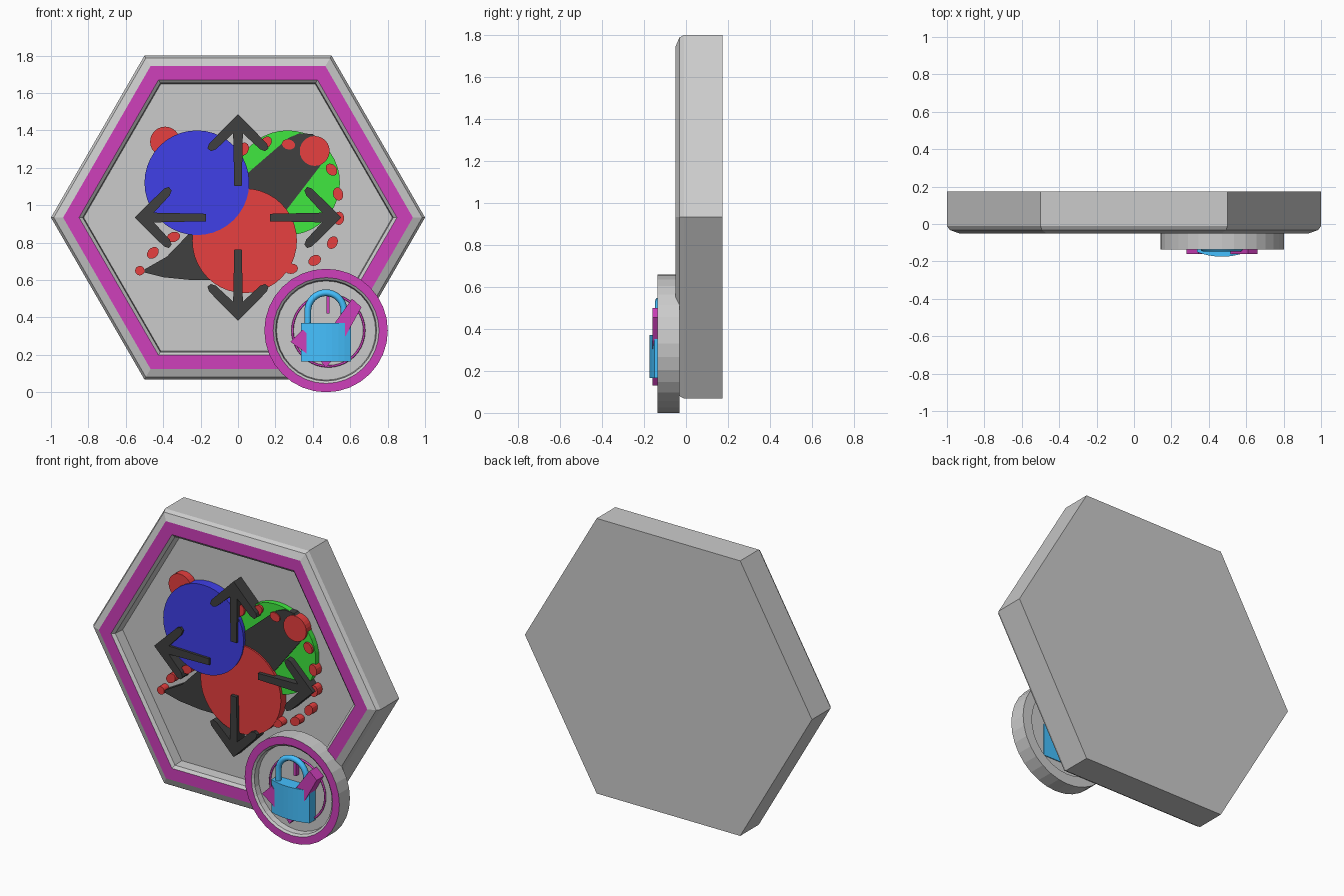
import bpy, bmesh
from math import sin, cos, pi, radians
from mathutils import Vector

if "Cube" in bpy.data.objects:
    bpy.data.objects.remove(bpy.data.objects["Cube"])

def mat(name, r, g, b):
    m = bpy.data.materials.new(name)
    m.diffuse_color = (r, g, b, 1)
    m.use_nodes = True
    m.node_tree.nodes["Principled BSDF"].inputs["Base Color"].default_value = m.diffuse_color
    return m

PURPLE = mat("purple", .62, .05, .5)
BLUE = mat("blue", .05, .05, .8)
RED = mat("red", .8, .05, .05)
GREEN = mat("green", .05, .8, .05)
BLACK = mat("black", .05, .05, .05)
LOCK = mat("lock_blue", .06, .53, 1)
GREY = mat("grey", .8, .8, .8)

def finish(name, bm, mats=()):
    bmesh.ops.recalc_face_normals(bm, faces=bm.faces)
    me = bpy.data.meshes.new(name)
    bm.to_mesh(me)
    bm.free()
    ob = bpy.data.objects.new(name, me)
    for m in mats:
        me.materials.append(m)
    bpy.context.collection.objects.link(ob)
    return ob

def lathe(name, prof, seg, cx, cz, band):
    """Turn an (r, y) profile about a y-axis; strip number 'band' is purple."""
    bm = bmesh.new()
    rings = []
    for r, y in prof:
        n = 1 if r == 0 else seg
        rings.append([bm.verts.new((cx + r * cos(2 * pi * i / seg), y, cz + r * sin(2 * pi * i / seg)))
                      for i in range(n)])
    for k, (a, b) in enumerate(zip(rings, rings[1:])):
        if len(a) == 1 or len(b) == 1:
            bm.faces.new(b if len(a) == 1 else a)
            continue
        for i in range(seg):
            j = (i + 1) % seg
            f = bm.faces.new((a[i], a[j], b[j], b[i]))
            f.material_index = int(k == band)
    return finish(name, bm, (GREY, PURPLE))

def prism(name, pts, a, b, m, vertical=False):
    """Extrude an outline: (x, z) along y, or (x, y) along z when vertical."""
    bm = bmesh.new()
    place = (lambda p, t: (p[0], p[1], t)) if vertical else (lambda p, t: (p[0], t, p[1]))
    lo = [bm.verts.new(place(p, a)) for p in pts]
    hi = [bm.verts.new(place(p, b)) for p in pts]
    bm.faces.new(lo)
    bm.faces.new(hi)
    for i in range(len(pts)):
        j = (i + 1) % len(pts)
        bm.faces.new((lo[i], lo[j], hi[j], hi[i]))
    return finish(name, bm, (m,))

def ellipse(x, z, r, r2=None, n=40, tilt=0):
    r2 = r2 or r
    out = []
    for i in range(n):
        u, v = r * cos(2 * pi * i / n), r2 * sin(2 * pi * i / n)
        out.append((x + u * cos(tilt) - v * sin(tilt), z + u * sin(tilt) + v * cos(tilt)))
    return out

def tube(name, pts, r, m, cyclic=False):
    cu = bpy.data.curves.new(name, 'CURVE')
    cu.dimensions = '3D'
    cu.bevel_depth = r
    cu.bevel_resolution = 2
    cu.use_fill_caps = True
    s = cu.splines.new('POLY')
    s.points.add(len(pts) - 1)
    for p, c in zip(s.points, pts):
        p.co = (*c, 1)
    s.use_cyclic_u = cyclic
    cu.materials.append(m)
    ob = bpy.data.objects.new(name, cu)
    bpy.context.collection.objects.link(ob)

FLOOR = .03

# hexagonal plaque with recessed front and purple border
lathe("hex_plaque", [(0, .175), (1, .175), (1, -.01), (.985, -.032), (.935, -.05), (.85, -.05),
                     (.83, -.035), (.825, FLOOR), (0, FLOOR)], 6, 0, .934, 4)

# three overlapping discs
prism("green_disc", ellipse(.265, 1.12, .28), FLOOR, -.005, GREEN)
prism("red_disc", ellipse(.035, .81, .28), FLOOR, -.023, RED)
prism("blue_disc", ellipse(-.22, 1.12, .28), FLOOR, -.03, BLUE)

# black band behind the discs, in two visible ends
prism("black_band_upper", [(.02, 1.0), (.05, 1.17), (.27, 1.36), (.33, 1.385), (.4, 1.38), (.46, 1.33),
                           (.47, 1.26), (.44, 1.21), (.24, .95), (.1, .9)], FLOOR, -.013, BLACK)
prism("black_band_lower", [(-.52, .645), (-.38, .725), (-.25, .86), (-.1, .9), (0, .7), (-.1, .6),
                           (-.25, .6), (-.4, .615)], FLOOR, -.013, BLACK)

# red dots around the band
for i, (x, z, r) in enumerate([(-.39, 1.34, .08), (.41, 1.29, .08), (-.525, .65, .025)]):
    prism(f"red_round_{i}", ellipse(x, z, r, n=24), FLOOR, -.02, RED)
dots = [(.03, 1.3, 70), (.15, 1.335, 50), (.27, 1.325, -15), (.5, 1.19, -50), (.535, 1.06, -75), (.54, .93, 85),
        (.505, .8, 60), (.41, .705, 30), (.285, .66, 10), (-.455, .745, 45), (-.345, .83, 20)]
for i, (x, z, a) in enumerate(dots):
    prism(f"red_dash_{i}", ellipse(x, z, .036, .027, 14, radians(a)), FLOOR, -.02, RED)

# four arrows pointing outwards
half = [(.155, .395), (.163, .37), (.145, .355), (.118, .365), (.026, .45), (.02, .17)]
outline = [(0, .553)] + half + [(-x, y) for x, y in reversed(half)]
for k, side in enumerate(("up", "left", "down", "right")):
    c, s = cos(k * pi / 2), sin(k * pi / 2)
    prism("arrow_" + side, [(x * c - y * s, .934 + x * s + y * c) for x, y in outline], FLOOR, -.045, BLACK)

# round badge with purple rim, open at the back
CX, CZ = .471, .33
lathe("badge", [(0, -.085), (.265, -.085), (.265, -.03), (.33, -.03), (.33, -.135), (.283, -.135),
                (.27, -.125), (.265, -.09), (0, -.09)], 32, CX, CZ, 4)

# purple emblem behind the padlock
tube("emblem_ring", [(x, -.097, z) for x, z in ellipse(.483, .33, .192)], .006, PURPLE, True)
for i, p in enumerate([[(.61, .5), (.66, .455), (.575, .3), (.51, .36)],
                       [(.345, .335), (.28, .27), (.39, .19), (.42, .27)],
                       [(.43, .18), (.51, .18), (.47, .13)],
                       [(.472, .42), (.472, .52), (.488, .52), (.488, .42)]]):
    prism(f"emblem_bar_{i}", p, -.088, -.16 if i < 3 else -.12, PURPLE)

# padlock body with bowed front, and shackle
bow = [(.47 + .133 * t / 4, -.175 + .025 * (t / 4) ** 2) for t in range(-4, 5)]
prism("padlock_body", bow + [(.603, -.08), (.337, -.08)], .165, .37, LOCK, True)
arch = [(.47 + .097 * cos(pi * i / 16), -.13, .435 + .097 * sin(pi * i / 16)) for i in range(17)]
tube("padlock_shackle", [(.567, -.13, .36)] + arch + [(.373, -.13, .36)], .018, LOCK)
